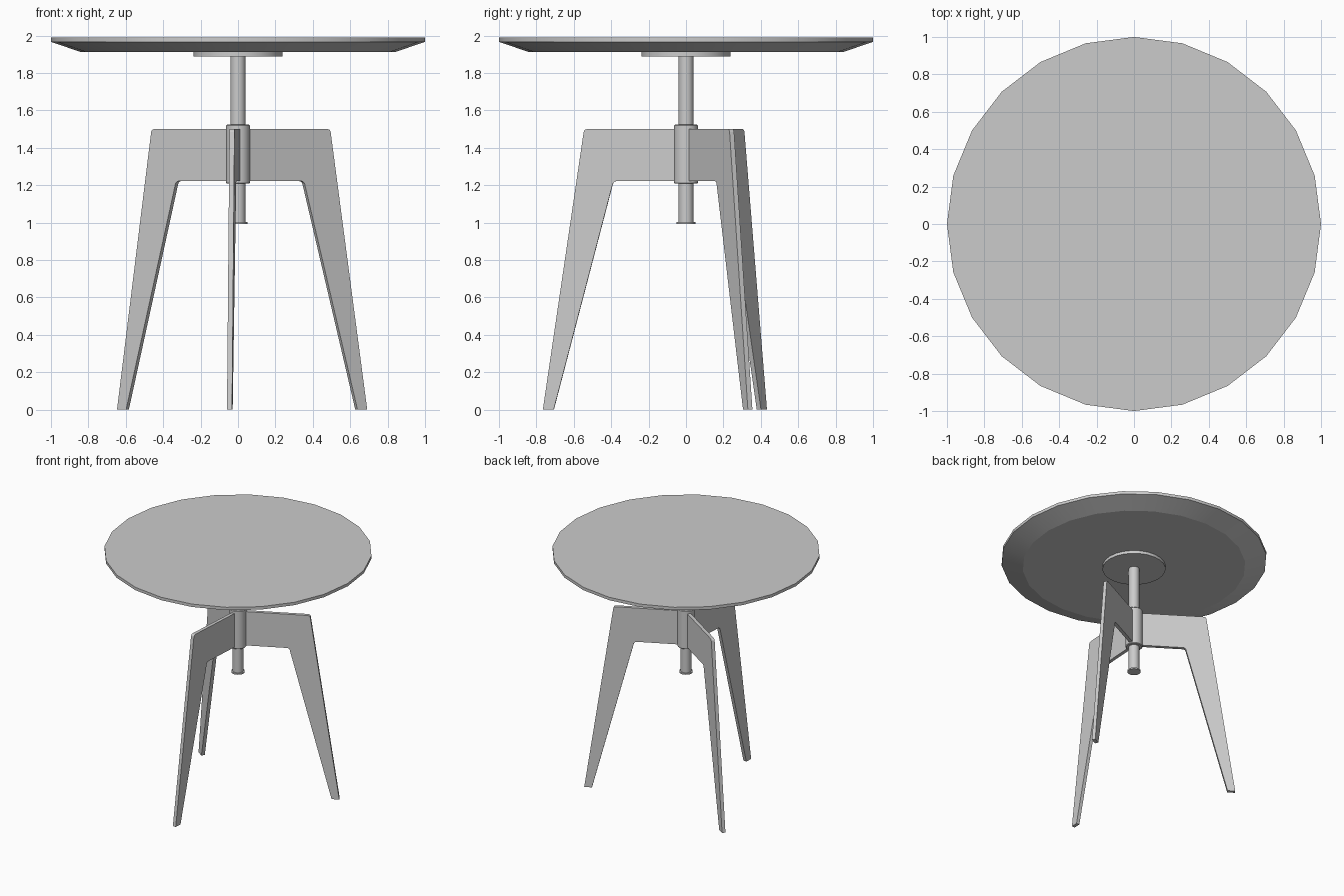
import bpy, bmesh, math
from mathutils import Matrix

cube = bpy.data.objects.get("Cube")
if cube:
    bpy.data.objects.remove(cube, do_unlink=True)

# One plain grey for the whole table
grey = bpy.data.materials.new("plain grey")
grey.use_nodes = True
GREY = (0.6, 0.6, 0.6, 1)
grey.diffuse_color = GREY
grey.node_tree.nodes["Principled BSDF"].inputs["Base Color"].default_value = GREY


def make_object(name, bm):
    bmesh.ops.recalc_face_normals(bm, faces=bm.faces)
    mesh = bpy.data.meshes.new(name)
    bm.to_mesh(mesh)
    bm.free()
    mesh.materials.append(grey)
    obj = bpy.data.objects.new(name, mesh)
    bpy.context.collection.objects.link(obj)
    return obj


def turned(name, profile, sides=24):
    """Capped round part from (radius, height) points."""
    bm = bmesh.new()
    rings = []
    for r, z in profile:
        rings.append([bm.verts.new((r * math.cos(a), r * math.sin(a), z))
                      for a in (math.tau * i / sides for i in range(sides))])
    for low, high in zip(rings, rings[1:]):
        for i in range(sides):
            j = (i + 1) % sides
            bm.faces.new((low[i], low[j], high[j], high[i]))
    bm.faces.new(rings[0])
    bm.faces.new(rings[-1])
    obj = make_object(name, bm)
    bpy.ops.object.select_all(action='DESELECT')
    obj.select_set(True)
    bpy.context.view_layer.objects.active = obj
    bpy.ops.object.shade_smooth_by_angle(angle=math.radians(16))
    return obj


# Round top with an undercut edge, and its mounting plate
turned("table_top", [(0.84, 1.912), (1, 1.966), (1, 1.99)])
turned("mounting_plate", [(0.238, 1.888), (0.238, 1.913)])

# Height-adjusting post, its end stop and the hub that holds the legs
turned("post", [(0.04, 1.0), (0.04, 1.89)])
turned("end_stop", [(0.05, 0.993), (0.05, 1.004)])
turned("hub", [(0.059, 1.208), (0.064, 1.213), (0.064, 1.519), (0.059, 1.524)])

# Flat tapered legs, evenly spaced around the hub
LEG = [(0.05, 1.5), (0.545, 1.5), (0.766, 0), (0.708, 0), (0.388, 1.222), (0.05, 1.222)]
THICK = 0.027
for name, angle in (("front_leg", 266.6), ("left_leg", 26.6), ("right_leg", 146.6)):
    bm = bmesh.new()
    face = bm.faces.new([bm.verts.new((r, -THICK / 2, z)) for r, z in LEG])
    # Soften the outer and inner knee corners
    bm.verts.ensure_lookup_table()
    bmesh.ops.bevel(bm, geom=[bm.verts[1], bm.verts[4]], offset=0.016,
                    segments=3, profile=0.5, affect='VERTICES')
    out = bmesh.ops.extrude_face_region(bm, geom=list(bm.faces))
    moved = [g for g in out["geom"] if isinstance(g, bmesh.types.BMVert)]
    bmesh.ops.translate(bm, verts=moved, vec=(0, THICK, 0))
    bmesh.ops.transform(bm, verts=bm.verts,
                        matrix=Matrix.Rotation(math.radians(angle), 4, 'Z'))
    make_object(name, bm)
